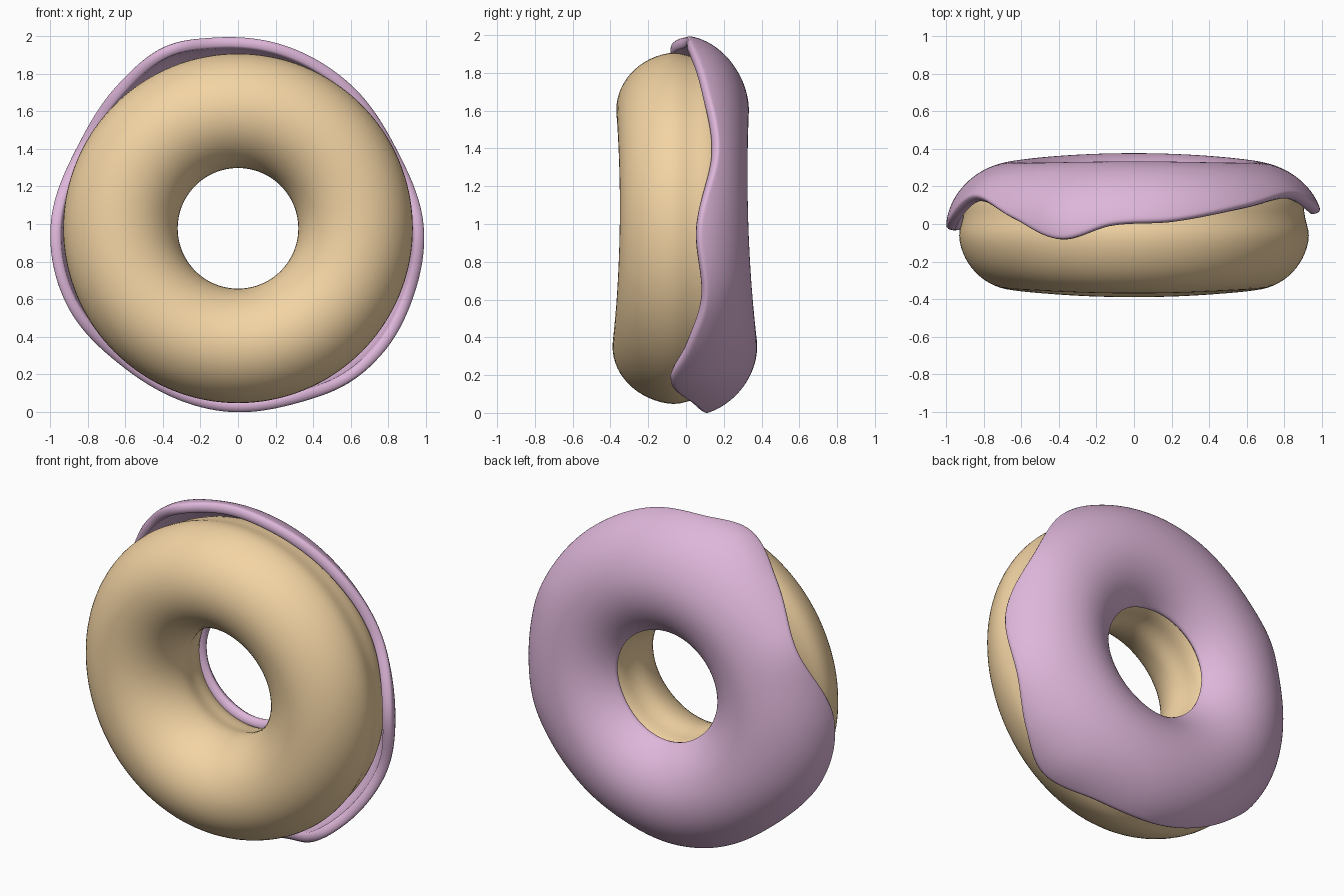
import bpy, bmesh, math

if "Cube" in bpy.data.objects:
    bpy.data.objects.remove(bpy.data.objects["Cube"])

CZ, RING, CY = 0.977, 0.625, -0.03   # centre height, ring radius, tube centre in y
N = 144

# icing outer rim: angle (deg), rim radius, rim y
RIM = [(0, .995, .055), (26, .955, .145), (52, .98, .085), (78, 1.01, .01),
       (97, 1.025, -.01), (112, 1.04, -.085), (130, 1.0, .02), (153, .97, .13),
       (180, 1.0, -.02), (204, 1.0, -.02), (231, .965, .09), (268, .985, .09),
       (288, .985, .03), (306, 1.01, -.085), (321, 1.02, 0), (338, 1.01, .085)]


def rim(deg):
    """Smooth periodic interpolation of the rim table."""
    n = len(RIM)
    i = max(k for k in range(n) if RIM[k][0] <= deg)
    pt = lambda k: (RIM[k % n][0] + 360 * (k // n), RIM[k % n][1], RIM[k % n][2])
    p = [pt(i + k) for k in (-1, 0, 1, 2)]
    h = p[2][0] - p[1][0]
    u = (deg - p[1][0]) / h
    out = []
    for c in (1, 2):
        m1 = (p[2][c] - p[0][c]) / (p[2][0] - p[0][0]) * h
        m2 = (p[3][c] - p[1][c]) / (p[3][0] - p[1][0]) * h
        out.append((2*u**3 - 3*u**2 + 1) * p[1][c] + (u**3 - 2*u**2 + u) * m1
                   + (3*u**2 - 2*u**3) * p[2][c] + (u**3 - u**2) * m2)
    return out


def sweep(name, section, closed, color):
    """Revolve an angle-dependent section (list of r, y) about the y axis."""
    bm = bmesh.new()
    rings = []
    for i in range(N):
        a = 2 * math.pi * i / N
        rings.append([bm.verts.new((r * math.cos(a), y, CZ + r * math.sin(a)))
                      for r, y in section(a)])
    m = len(rings[0])
    for i in range(N):
        A, B = rings[i], rings[(i + 1) % N]
        for j in range(m if closed else m - 1):
            k = (j + 1) % m
            bm.faces.new((A[j], B[j], B[k], A[k]))
    bmesh.ops.recalc_face_normals(bm, faces=bm.faces)
    for f in bm.faces:
        f.smooth = True
    me = bpy.data.meshes.new(name)
    bm.to_mesh(me)
    bm.free()
    ob = bpy.data.objects.new(name, me)
    bpy.context.collection.objects.link(ob)
    mat = bpy.data.materials.new(name)
    mat.diffuse_color = color
    mat.use_nodes = True
    mat.node_tree.nodes["Principled BSDF"].inputs["Base Color"].default_value = mat.diffuse_color
    me.materials.append(mat)
    return ob


def dough_section(a):
    pts = []
    for j in range(64):
        t = 2 * math.pi * j / 64
        y = CY + 0.335 * math.sin(t)
        # slight waist around the middle of the tube
        d = 0.308 - 0.018 * math.exp(-((y - 0.04) / 0.07) ** 2)
        if y < CY:   # gently uneven front face
            y += (0.01 * math.sin(a) + 0.014 * math.cos(2 * a)) * -math.sin(t)
        pts.append((RING + d * math.cos(t), y))
    return pts


H = 0.03   # half thickness of icing


def icing_section(a):
    rr, ry = rim(math.degrees(a) % 360)
    A, B = 0.325, 0.343 - 0.022 * math.sin(a) - 0.012 * math.cos(2 * a)
    # the rim stays close to its tabled y after the ends are rounded
    t0 = math.asin((ry - CY) / B)
    t1 = math.pi - math.asin((0.155 + 0.004 * math.sin(3 * a) - CY) / B)
    dr = rr - H - (RING + A * math.cos(t0))
    pts = []
    for j in range(33):
        s = j / 32
        t = t0 + (t1 - t0) * s
        w = max(0, 1 - s / 0.55)
        w = w * w * (3 - 2 * w)      # rim flare fades towards the crown
        pts.append((RING + A * math.cos(t) + dr * w, CY + B * math.sin(t)))
    return pts


# dough ring
sweep("dough", dough_section, True, (0.90, 0.66, 0.37, 1))

# icing shell with rounded rims
icing = sweep("icing", icing_section, False, (0.73, 0.47, 0.70, 1))
sol = icing.modifiers.new("thickness", 'SOLIDIFY')
sol.thickness = 2 * H
sol.offset = 0
sub = icing.modifiers.new("round", 'SUBSURF')
sub.levels = sub.render_levels = 1
